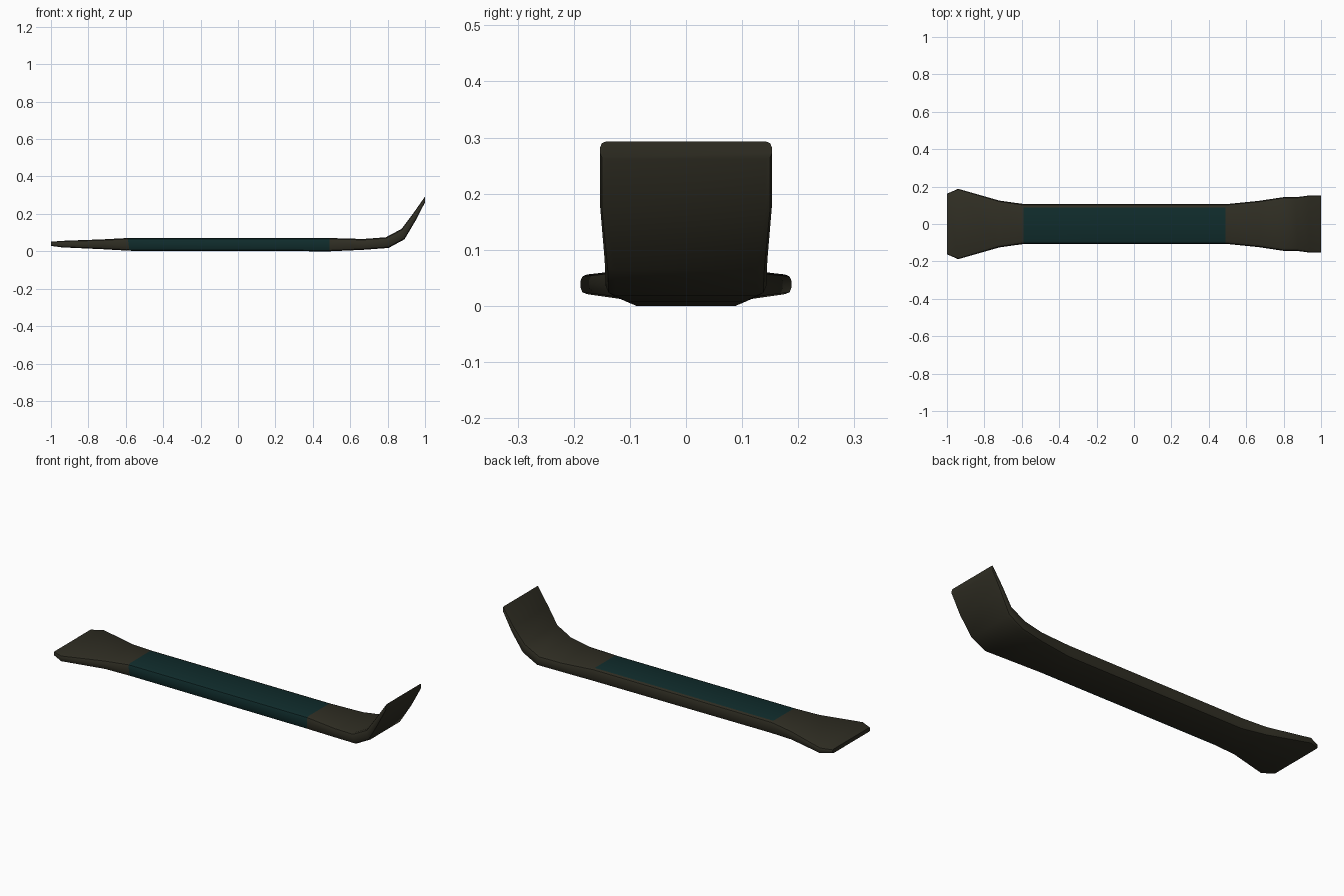
import bpy, bmesh
from math import cos, sin, pi
from mathutils import Vector

cube = bpy.data.objects.get("Cube")
if cube:
    bpy.data.objects.remove(cube, do_unlink=True)


def make_material(name, rgb):
    mat = bpy.data.materials.new(name)
    mat.use_nodes = True
    mat.diffuse_color = (*rgb, 1)
    bsdf = next(n for n in mat.node_tree.nodes if n.type == 'BSDF_PRINCIPLED')
    bsdf.inputs["Base Color"].default_value = (*rgb, 1)
    return mat


metal = make_material("dark metal", (.029, .027, .017))
paint = make_material("teal paint", (.005, .025, .025))

# Stations along the bar: half width, bottom point (x, z), top point (x, z)
stations = [
    (.162, (-1, .029), (-1, .051)),
    (.188, (-.94, .021), (-.94, .056)),
    (.125, (-.72, .011), (-.72, .064)),
    (.106, (-.58, .003), (-.59, .071)),
    (.106, (.49, 0), (.49, .071)),
    (.124, (.67, .008), (.67, .066)),
    (.143, (.805, .018), (.79, .075)),
    (.145, (.89, .064), (.875, .12)),
    (.153, (.95, .165), (.935, .2)),
    (.153, (1, .262), (1, .293)),
]


def ring(bm, half, bottom, top):
    """Rounded rectangle spanning the bar between its bottom and top points."""
    low, high = Vector((bottom[0], 0, bottom[1])), Vector((top[0], 0, top[1]))
    height = (high - low).length
    up = (high - low) / height
    r = min(.018, height * .33)
    verts = []
    for corner in range(4):
        sy = 1 if corner in (0, 3) else -1
        sv = 1 if corner < 2 else -1
        for step in range(3):
            a = corner * pi / 2 + step * pi / 4
            y = sy * (half - r) + r * cos(a)
            v = sv * (height / 2 - r) + r * sin(a)
            verts.append(bm.verts.new((low + high) / 2 + up * v + Vector((0, y, 0))))
    return verts


# Loft the bar and close both blade tips
bm = bmesh.new()
rings = [ring(bm, *s) for s in stations]
for a, b in zip(rings, rings[1:]):
    for i in range(len(a)):
        j = (i + 1) % len(a)
        bm.faces.new((a[i], a[j], b[j], b[i]))
bm.faces.new(rings[0])
bm.faces.new(rings[-1])
bmesh.ops.recalc_face_normals(bm, faces=bm.faces)

# Painted grip covers the top and front of the straight middle
for f in bm.faces:
    n = f.normal
    in_grip = -.3 < f.calc_center_median().x < .3
    f.material_index = int(in_grip and (n.z > .95 or n.y < -.3))

mesh = bpy.data.meshes.new("pry_bar")
bm.to_mesh(mesh)
bm.free()
mesh.materials.append(metal)
mesh.materials.append(paint)
bar = bpy.data.objects.new("pry_bar", mesh)
bpy.context.collection.objects.link(bar)
bpy.ops.object.select_all(action='DESELECT')
bar.select_set(True)
bpy.context.view_layer.objects.active = bar
bpy.ops.object.shade_smooth_by_angle(angle=.7)
